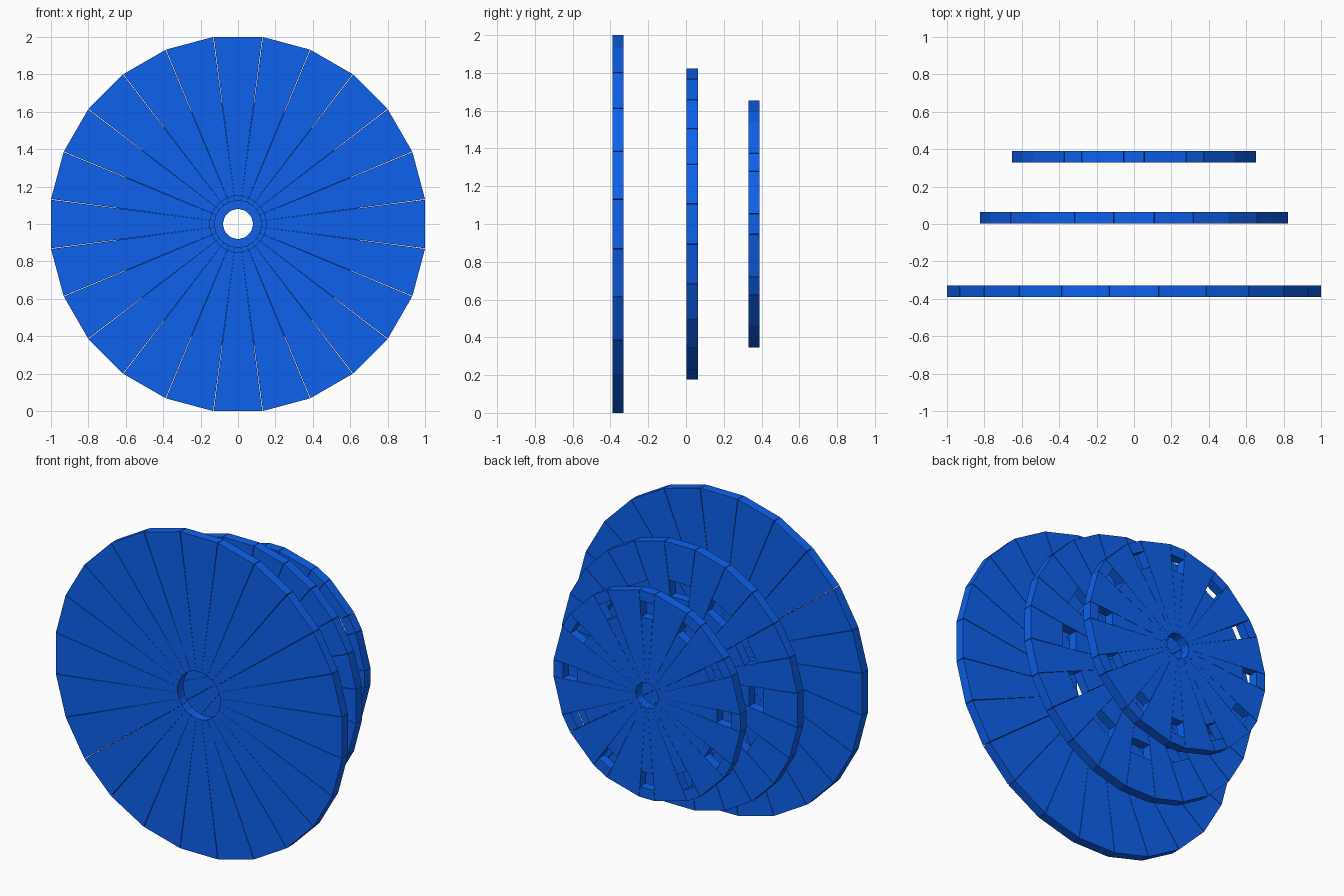
import bpy, bmesh
from math import sin, cos, radians

if "Cube" in bpy.data.objects:
    bpy.data.objects.remove(bpy.data.objects["Cube"])

blue = bpy.data.materials.new("blue_paint")
blue.diffuse_color = (0.004, 0.12, 0.85, 1)
blue.use_nodes = True
blue.node_tree.nodes["Principled BSDF"].inputs["Base Color"].default_value = blue.diffuse_color


def wedge(bm, mid, width, r0, r1, y0, y1):
    """Solid flat-sided ring sector, angles in degrees measured from +x towards +z."""
    half = width / 2 - 0.1          # hairline seam between neighbouring sectors
    a, b = radians(mid - half), radians(mid + half)
    profile = [(r0, a), (r1, a), (r1, b), (r0, b)]
    front, back = [[bm.verts.new((r * cos(t), y, 1 + r * sin(t))) for r, t in profile]
                   for y in (y0, y1)]
    bm.faces.new(front)
    bm.faces.new(back[::-1])
    for i in range(4):
        j = (i + 1) % 4
        bm.faces.new((front[j], front[i], back[i], back[j]))


def disc(name, radius, bore, y, slot_width, slot=None):
    """Disc of 12 wide and 12 slot sectors; slot gives the window's radii."""
    bm = bmesh.new()
    for i in range(12):
        spans = [(bore, slot[0]), (slot[1], radius)] if slot else [(bore, radius)]
        for r0, r1 in spans:
            wedge(bm, i * 30, slot_width, r0, r1, y, y + 0.06)
        wedge(bm, i * 30 + 15, 30 - slot_width, bore, radius, y, y + 0.06)
    bmesh.ops.recalc_face_normals(bm, faces=bm.faces)
    mesh = bpy.data.meshes.new(name)
    bm.to_mesh(mesh)
    bm.free()
    mesh.materials.append(blue)
    bpy.context.collection.objects.link(bpy.data.objects.new(name, mesh))


# Large plain disc at the front
disc("front_disc", 1.0086, 0.15, -0.39, 15)
# Medium disc with twelve windows
disc("middle_disc", 0.83, 0.125, 0.003, 15, (0.49, 0.59))
# Small disc with twelve narrower windows
disc("back_disc", 0.655, 0.08, 0.33, 9.6, (0.49, 0.59))
